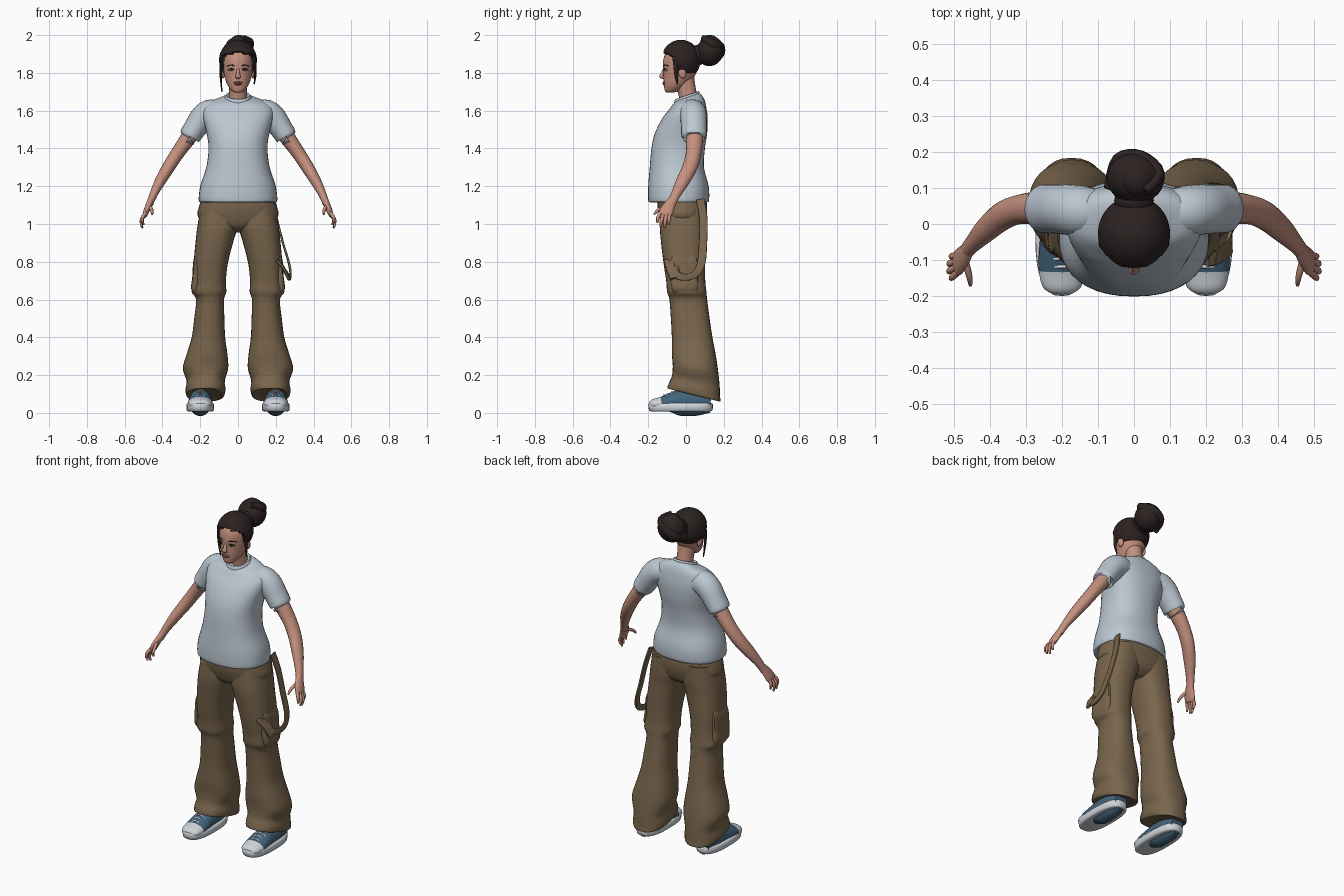
import bpy, bmesh, math
from mathutils import Vector, Matrix


def material(name, r, g, b):
    m = bpy.data.materials.new(name)
    m.diffuse_color = (r, g, b, 1)
    return m


SHIRT = material("pale_blue_cotton", .50, .57, .64)
PANTS = material("brown_canvas", .19, .13, .073)
SKIN = material("skin", .56, .28, .21)
HAIR = material("dark_hair", .026, .016, .016)
BLUE = material("blue_canvas", .055, .125, .20)
WHITE = material("white_rubber", .62, .66, .70)
LIPS = material("lips", .38, .14, .12)
DARK = material("dark_iris", .02, .013, .012)


def finish(bm, name, mat):
    bmesh.ops.recalc_face_normals(bm, faces=bm.faces[:])
    me = bpy.data.meshes.new(name)
    bm.to_mesh(me)
    bm.free()
    ob = bpy.data.objects.new(name, me)
    bpy.context.collection.objects.link(ob)
    me.materials.append(mat)
    bpy.context.view_layer.objects.active = ob
    ob.select_set(True)
    bpy.ops.object.shade_smooth_by_angle(angle=math.radians(50))
    ob.select_set(False)
    return ob


def spline(rows, steps):
    """Catmull-Rom through rows of numbers."""
    out = []
    for i in range(len(rows) - 1):
        a, b, c, d = (rows[max(i - 1, 0)], rows[i], rows[i + 1], rows[min(i + 2, len(rows) - 1)])
        for k in range(steps):
            t = k / steps
            out.append([.5 * (2 * q + (r - p) * t + (2 * p - 5 * q + 4 * r - s) * t * t
                              + (3 * q - p - 3 * r + s) * t ** 3) for p, q, r, s in zip(a, b, c, d)])
    return out + [list(rows[-1])]


def skin_rings(rings, name, mat):
    bm = bmesh.new()
    vs = [[bm.verts.new(p) for p in ring] for ring in rings]
    n = len(vs[0])
    for a, b in zip(vs, vs[1:]):
        for i in range(n):
            bm.faces.new((a[i], a[(i + 1) % n], b[(i + 1) % n], b[i]))
    bm.faces.new(vs[0])
    bm.faces.new(vs[-1])
    return finish(bm, name, mat)


def outline(n, power):
    for i in range(n):
        c, s = math.cos(math.tau * i / n), math.sin(math.tau * i / n)
        yield (math.copysign(abs(c) ** (2 / power), c), math.copysign(abs(s) ** (2 / power), s))


def loft(name, rows, mat, s=1, n=32, power=2.0, steps=4):
    """Stacked rings: height, x range, y range, slope along y."""
    rings = []
    for z, x0, x1, y0, y1, tilt in spline(rows, steps):
        cx, cy, rx, ry = (x0 + x1) / 2, (y0 + y1) / 2, (x1 - x0) / 2, (y1 - y0) / 2
        rings.append([(s * (cx + rx * c), cy + ry * d, z + tilt * ry * d) for c, d in outline(n, power)])
    return skin_rings(rings, name, mat)


def tube(name, rows, mat, s=1, ref=(0, 1, 0), n=16, power=2.0, steps=4):
    """Swept rings: x, y, z, radius along ref, radius across it."""
    rows = spline(rows, steps)
    pts = [Vector(r[:3]) for r in rows]
    rings = []
    for i, r in enumerate(rows):
        t = (pts[min(i + 1, len(pts) - 1)] - pts[max(i - 1, 0)]).normalized()
        u = Vector(ref)
        u = (u - t * u.dot(t)).normalized()
        v = t.cross(u)
        ring = [pts[i] + u * r[3] * c + v * r[4] * d for c, d in outline(n, power)]
        rings.append([(s * p.x, p.y, p.z) for p in ring])
    return skin_rings(rings, name, mat)


def ball(name, loc, size, mat, rot=(0, 0, 0), seg=20, warp=None):
    bm = bmesh.new()
    bmesh.ops.create_uvsphere(bm, u_segments=seg, v_segments=seg // 2, radius=1)
    for v in bm.verts:
        v.co = Vector([a * b for a, b in zip(v.co, size)])
        for axis, ang in zip("XYZ", rot):
            v.co = Matrix.Rotation(ang, 3, axis) @ v.co
        v.co += Vector(loc)
        if warp:
            warp(v)
    return finish(bm, name, mat)


# Shirt body and collar
loft("shirt_body", [
    (1.115, -.195, .195, -.19, .11, 0), (1.125, -.208, .208, -.20, .122, 0),
    (1.20, -.20, .20, -.20, .12, 0), (1.30, -.168, .168, -.192, .095, 0),
    (1.40, -.156, .156, -.183, .10, 0), (1.48, -.166, .166, -.165, .112, 0),
    (1.56, -.185, .185, -.125, .115, 0), (1.61, -.185, .185, -.09, .108, .05),
    (1.645, -.15, .15, -.07, .098, .15), (1.665, -.09, .09, -.06, .08, .3),
    (1.672, -.062, .062, -.052, .066, .35)], SHIRT, power=2.3, n=40)
loft("shirt_collar", [
    (1.650, -.068, .068, -.062, .072, .35), (1.672, -.069, .069, -.062, .072, .35),
    (1.682, -.062, .062, -.055, .065, .35), (1.672, -.053, .053, -.046, .056, .35)], SHIRT)

# Head and neck
tube("neck", [(0, .025, 1.60, .055, .055), (0, .01, 1.68, .048, .047), (0, -.01, 1.78, .052, .05)], SKIN)
loft("head", [
    (1.697, -.018, .018, -.105, -.06, 0), (1.707, -.035, .035, -.113, -.035, 0),
    (1.74, -.058, .058, -.117, .01, 0), (1.79, -.073, .073, -.119, .05, 0),
    (1.85, -.08, .08, -.122, .065, 0), (1.90, -.077, .077, -.11, .065, 0),
    (1.945, -.045, .045, -.07, .03, 0)], SKIN)
tube("nose", [(0, -.115, 1.825, .006, .007), (0, -.125, 1.795, .009, .01),
              (0, -.13, 1.782, .011, .014), (0, -.118, 1.773, .006, .012)], SKIN)
ball("upper_lip", (0, -.116, 1.749, ), (.024, .008, .005), LIPS)
ball("lower_lip", (0, -.115, 1.740), (.020, .009, .006), LIPS)
for s in (-1, 1):
    ball("eye_white", (s * .035, -.105, 1.815), (.015, .010, .007), WHITE, (0, 0, s * .4))
    ball("iris", (s * .034, -.113, 1.815), (.007, .004, .006), DARK)
    tube("upper_lid", [(.018, -.115, 1.816, .003, .002), (.034, -.114, 1.823, .004, .003),
                       (.052, -.101, 1.815, .003, .002)], DARK, s, n=8)
    tube("eyebrow", [(.015, -.118, 1.834, .003, .003), (.035, -.111, 1.842, .004, .004),
                     (.058, -.093, 1.836, .003, .002)], HAIR, s, n=8)
    ball("ear", (s * .079, -.02, 1.80), (.012, .02, .03), SKIN, (.2, 0, 0))


# Hair cap: the part in front of the hairline sinks under the face
def hairline(v):
    x, y, z = v.co
    if z < 1.91 - .25 * abs(x) and y < -.04 - (z - 1.78) * .4:
        v.co = (x * .65, -.025 + (y + .025) * .65, z)
    elif z < 1.80:
        v.co = (x * .92, y, z)


ball("hair_cap", (0, -.027, 1.868), (.10, .104, .107), HAIR, seg=56, warp=hairline)
ball("hair_bun", (.005, .128, 1.915), (.08, .072, .08), HAIR, (-.3, .2, 0), 28)
ball("bun_tip", (.012, .125, 1.962), (.05, .05, .038), HAIR, (0, .3, 0))
ball("bun_root", (0, .065, 1.895), (.055, .045, .055), HAIR)
tube("bun_twist", [(-.07, .10, 1.875, .02, .014), (-.045, .18, 1.90, .025, .016), (.02, .188, 1.935, .026, .016),
                   (.07, .14, 1.955, .024, .016), (.03, .09, 1.985, .016, .014)], HAIR, ref=(0, 0, 1))
for s, low in ((-1, 1.70), (1, 1.74)):
    tube("loose_strand", [(.088, -.055, 1.86, .014, .008), (.092, -.052, 1.79, .01, .006),
                          (.085, -.045, low, .003, .003)], HAIR, s, n=8)

FINGERS = [  # root, middle, tip
    ((.487, -.132, 1.062), (.505, -.148, 1.035), (.507, -.152, 1.005)),
    ((.492, -.120, 1.052), (.512, -.130, 1.02), (.510, -.134, .985)),
    ((.494, -.104, 1.050), (.512, -.110, 1.015), (.506, -.113, .978)),
    ((.492, -.088, 1.055), (.506, -.090, 1.025), (.500, -.092, .995)),
    ((.468, -.105, 1.095), (.457, -.145, 1.075), (.454, -.170, 1.050))]

for s in (-1, 1):
    # Arms, sleeves and hands
    tube("sleeve", [(.08, .03, 1.575, .06, .06), (.14, .035, 1.59, .07, .07), (.185, .04, 1.565, .07, .068),
                    (.225, .042, 1.51, .068, .061), (.253, .042, 1.468, .067, .057),
                    (.256, .042, 1.463, .058, .049)], SHIRT, s, n=24)
    tube("arm", [(.20, .045, 1.55, .045, .045), (.26, .045, 1.46, .046, .042), (.32, .04, 1.375, .041, .036),
                 (.365, .022, 1.305, .040, .034), (.41, -.015, 1.23, .036, .029),
                 (.448, -.055, 1.155, .026, .021), (.467, -.078, 1.105, .024, .018)], SKIN, s)
    tube("palm", [(.46, -.07, 1.13, .021, .017), (.474, -.09, 1.095, .032, .017),
                  (.488, -.107, 1.06, .037, .015), (.494, -.112, 1.042, .032, .010)], SKIN, s)
    for f in FINGERS:
        tube("finger", [(*f[0], .010, .010), (*f[1], .0095, .009), (*f[2], .005, .005)], SKIN, s, n=8)

    # Trouser legs with knee folds and flared, sloping hems
    leg = loft("trouser_leg", [
        (1.10, .0, .195, -.13, .105, 0), (1.0, -.005, .213, -.138, .105, 0),
        (.93, .018, .222, -.135, .10, 0), (.80, .052, .234, -.12, .10, 0),
        (.70, .064, .235, -.105, .102, 0), (.64, .062, .245, -.10, .108, 0),
        (.60, .074, .222, -.088, .112, 0), (.50, .072, .232, -.08, .125, 0),
        (.40, .068, .245, -.075, .14, 0), (.31, .056, .272, -.075, .158, -.05),
        (.235, .052, .292, -.07, .17, -.1), (.17, .07, .272, -.075, .178, -.2),
        (.125, .066, .278, -.09, .18, -.25), (.095, .075, .272, -.098, .182, -.25),
        (.10, .10, .25, -.07, .155, -.25)], PANTS, s, power=2.4)
    # Side pocket with flap
    tube("side_pocket", [(.212, -.01, .84, .06, .012), (.219, -.01, .80, .07, .018), (.222, -.01, .72, .072, .020),
                         (.224, -.005, .66, .07, .024), (.215, -.005, .63, .06, .012)], PANTS, s, power=4)

    # Shoes: sole, canvas upper with white toe cap, laces
    loft("shoe_sole", [(.008, .14, .262, -.185, .13, 0), (.014, .128, .272, -.196, .14, 0),
                       (.045, .127, .273, -.20, .143, 0), (.052, .137, .263, -.19, .135, 0)],
         WHITE, s, power=2.6, steps=2)
    up = tube("shoe_upper", [(.20, -.192, .042, .03, .015), (.20, -.175, .045, .053, .027),
                             (.20, -.13, .05, .064, .036), (.20, -.08, .055, .064, .052),
                             (.20, -.03, .055, .06, .07), (.20, .06, .055, .055, .07),
                             (.20, .13, .05, .04, .05)], BLUE, s, ref=(1, 0, 0), n=24)
    up.data.materials.append(WHITE)
    for p in up.data.polygons:
        p.material_index = int(p.center.y < -.13)
    for k in range(4):
        y, z = -.118 + k * .022, .090 + k * .0095
        tube("shoe_lace", [(.165, y, z - .012, .004, .004), (.20, y, z + .003, .005, .004),
                           (.235, y, z - .012, .004, .004)], WHITE, s, n=8)

# Trouser seat and waistband
loft("trouser_seat", [(.955, -.07, .07, -.07, .05, 0), (.985, -.16, .16, -.12, .09, 0),
                      (1.04, -.212, .212, -.142, .108, 0), (1.09, -.207, .207, -.15, .112, 0),
                      (1.14, -.19, .19, -.15, .105, 0)], PANTS, power=2.4)

# Hanging strap and its tab on one side
tube("hanging_strap", [(.18, .075, 1.13, .006, .022), (.205, .092, 1.03, .006, .022), (.238, .09, .90, .006, .022),
                       (.268, .082, .80, .006, .022), (.278, .055, .74, .006, .02), (.272, .0, .718, .006, .018),
                       (.258, -.055, .735, .006, .02), (.222, -.092, .80, .006, .022)],
     PANTS, ref=(1, 0, 0), n=12, power=4)
tube("strap_tab", [(.20, -.085, .81, .035, .008), (.235, -.075, .775, .035, .008), (.265, -.055, .715, .03, .008)],
     PANTS, n=12, power=4)
